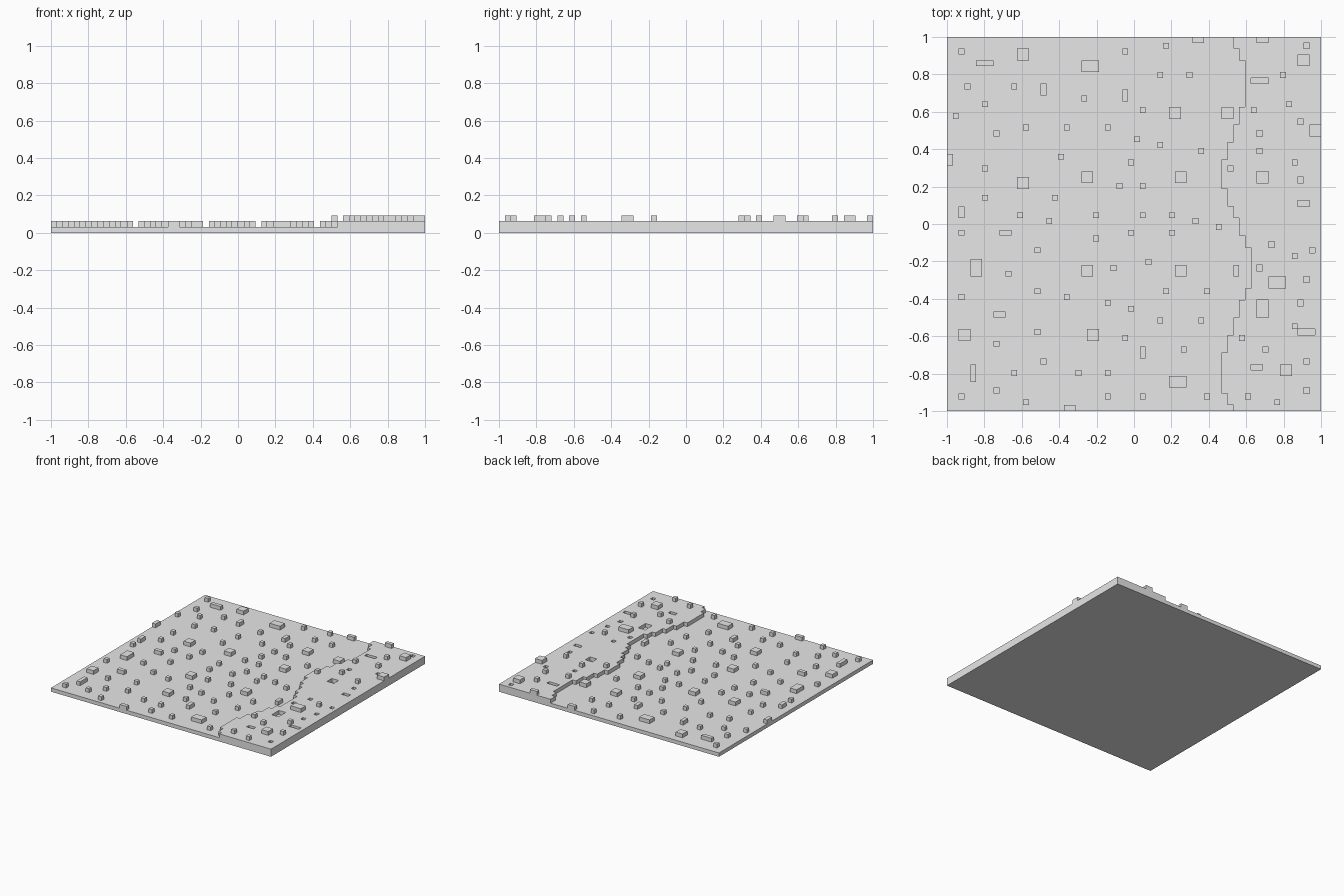
import bpy
import bmesh
from mathutils import Vector

default_cube = bpy.data.objects.get("Cube")
if default_cube:
    bpy.data.objects.remove(default_cube, do_unlink=True)

CELLS = 64
SIZE = 2 / CELLS

# Every column of the block terrain starts one block high
height = {(column, row): 1 for column in range(CELLS) for row in range(CELLS)}


def stamp(blocks, change):
    """Raise or lower patches given as (column, row, width, depth)."""
    for column, row, *extent in blocks:
        width, depth = extent or (1, 1)
        for across in range(width):
            for along in range(depth):
                height[column + across, row + along] += change


# Plateau on the left side: its winding edge as (first column, last row)
plateau_edge = [
    (49, 1), (48, 3), (47, 10), (48, 13), (49, 16), (50, 19), (51, 21),
    (52, 28), (51, 30), (50, 33), (49, 35), (48, 38), (47, 43), (48, 46),
    (49, 49), (50, 52), (51, 60), (50, 62), (49, 64),
]
start = 0
for edge, end in plateau_edge:
    stamp([(edge, start, CELLS - edge, end - start)], 1)
    start = end

# Single stones on the low ground, front half
front_stones = [
    (2, 2), (8, 3), (13, 1), (27, 2), (33, 2), (44, 2), (11, 6), (22, 6),
    (27, 6), (16, 8), (8, 11), (40, 10), (15, 13), (30, 12), (36, 15),
    (43, 15), (2, 19), (15, 20), (20, 19), (27, 18), (31, 17), (37, 20),
    (44, 20), (10, 23), (28, 24), (34, 25), (15, 27), (2, 30), (25, 29),
    (31, 30), (38, 30), (46, 31),
]
# Single stones on the low ground, back half
back_stones = [
    (12, 33), (17, 32), (25, 33), (33, 33), (38, 33), (42, 32), (6, 36),
    (18, 36), (29, 38), (33, 38), (6, 41), (19, 43), (31, 42), (8, 47),
    (13, 48), (20, 48), (27, 48), (32, 46), (36, 45), (43, 44), (1, 50),
    (33, 51), (6, 52), (3, 55), (11, 55), (23, 53), (36, 57), (41, 57),
    (2, 61), (30, 61), (37, 62),
]
# Larger slabs on the low ground
low_slabs = [
    (20, 0, 2, 1), (38, 4, 3, 2), (4, 5, 1, 3), (33, 9, 1, 2),
    (2, 12, 2, 2), (24, 12, 2, 2), (8, 16, 2, 1), (4, 23, 2, 3),
    (23, 23, 2, 2), (39, 23, 2, 2), (49, 23, 1, 2), (9, 30, 2, 1),
    (2, 33, 1, 2), (12, 38, 2, 2), (23, 39, 2, 2), (39, 39, 2, 2),
    (0, 42, 1, 2), (38, 50, 2, 2), (47, 50, 2, 2), (30, 53, 1, 2),
    (16, 54, 1, 2), (23, 58, 3, 2), (5, 59, 3, 1), (12, 60, 2, 2),
    (42, 63, 2, 1),
]
# Stones and slabs standing on the plateau
plateau_stones = [
    (51, 2), (56, 1), (57, 6, 2, 2), (61, 8), (54, 10), (50, 12), (59, 14),
    (55, 21, 3, 2), (59, 26), (48, 41), (59, 42), (53, 44), (62, 47, 2, 2),
    (52, 51), (58, 52), (57, 57), (60, 59, 2, 2), (53, 63, 2, 1),
]
# Shallow pits sunk into the plateau
plateau_pits = [
    (61, 3), (52, 7, 2, 1), (60, 13, 3, 1), (53, 16, 2, 3), (60, 18),
    (61, 22), (53, 24), (62, 27), (55, 28), (60, 35, 2, 1), (53, 39, 2, 2),
    (60, 39), (53, 47), (60, 49), (52, 56, 3, 1), (61, 62),
]
for group in (front_stones, back_stones, low_slabs, plateau_stones):
    stamp(group, 1)
stamp(plateau_pits, -1)

# One closed shell made from the exposed block faces
AXES = [Vector((1, 0, 0)), Vector((0, 1, 0)), Vector((0, 0, 1))]
offset = Vector((-1, -1, 0))
mesh = bmesh.new()


def is_solid(column, row, layer):
    return 0 <= layer < height.get((column, row), 0)


for (column, row), top in height.items():
    for layer in range(top):
        corner = Vector((column, row, layer))
        for index, axis in enumerate(AXES):
            side_a, side_b = AXES[index - 2], AXES[index - 1]
            for direction in (-1, 1):
                neighbour = corner + axis * direction
                if is_solid(*(int(value) for value in neighbour)):
                    continue
                origin = corner + axis * max(direction, 0)
                loop = [origin, origin + side_a, origin + side_a + side_b, origin + side_b]
                if direction < 0:
                    loop.reverse()
                mesh.faces.new([mesh.verts.new(point * SIZE + offset) for point in loop])

bmesh.ops.remove_doubles(mesh, verts=mesh.verts, dist=SIZE / 100)

data = bpy.data.meshes.new("block_terrain")
mesh.to_mesh(data)
mesh.free()
terrain = bpy.data.objects.new("block_terrain", data)
bpy.context.collection.objects.link(terrain)

# Plain grey stone
stone = bpy.data.materials.new("stone_grey")
stone.use_nodes = True
grey = (0.8, 0.8, 0.8, 1)
stone.diffuse_color = grey
stone.node_tree.nodes["Principled BSDF"].inputs["Base Color"].default_value = grey
data.materials.append(stone)
